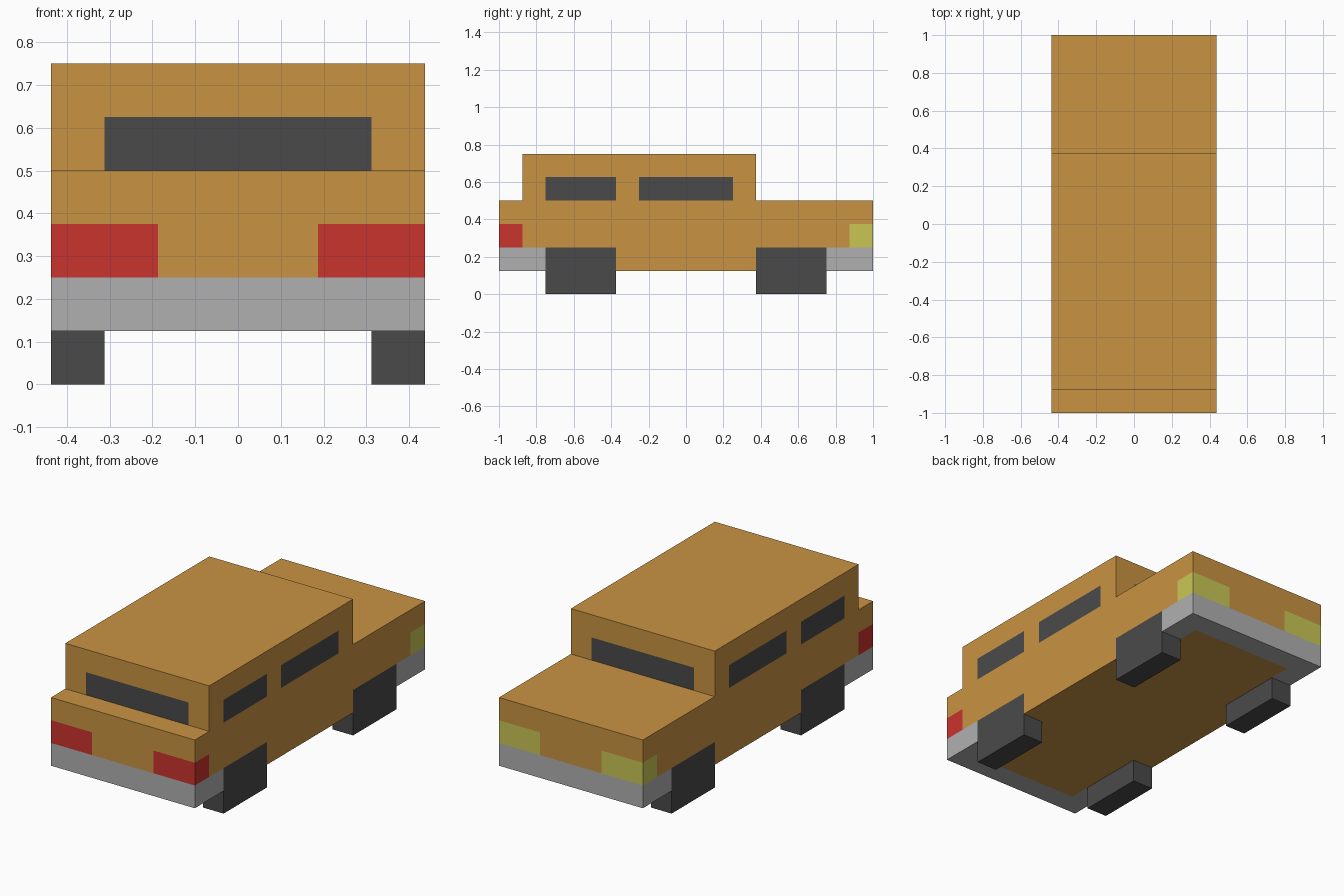
import bpy, bmesh
from mathutils import Vector

if "Cube" in bpy.data.objects:
    bpy.data.objects.remove(bpy.data.objects["Cube"])


def material(name, rgb):
    lin = [((c / 255 + 0.055) / 1.055) ** 2.4 for c in rgb]
    m = bpy.data.materials.new(name)
    m.diffuse_color = (*lin, 1)
    m.use_nodes = True
    m.node_tree.nodes["Principled BSDF"].inputs["Base Color"].default_value = m.diffuse_color
    return m


PAINT = material("orange paint", (201, 148, 66))
DARK = material("dark rubber and glass", (74, 74, 74))
GREY = material("grey bumper", (176, 176, 176))
RED = material("red tail light", (202, 51, 45))
YELLOW = material("yellow headlight", (202, 198, 85))

W = 0.4375  # half width of the car


def finish(name, bm, *mats):
    bmesh.ops.recalc_face_normals(bm, faces=bm.faces)
    mesh = bpy.data.meshes.new(name)
    bm.to_mesh(mesh)
    bm.free()
    for m in mats:
        mesh.materials.append(m)
    ob = bpy.data.objects.new(name, mesh)
    bpy.context.collection.objects.link(ob)
    return ob


def box(lo, hi):
    bm = bmesh.new()
    bmesh.ops.create_cube(bm, size=1)
    for v in bm.verts:
        v.co = Vector([l + (c + 0.5) * (h - l) for c, l, h in zip(v.co, lo, hi)])
    bm.normal_update()
    return bm


def cut(bm, cuts):
    """Slice the mesh at the given positions along x, y and z."""
    for axis, positions in enumerate(cuts):
        for p in positions:
            co, no = Vector(), Vector()
            co[axis], no[axis] = p, 1
            bmesh.ops.bisect_plane(bm, geom=bm.verts[:] + bm.edges[:] + bm.faces[:],
                                   plane_co=co, plane_no=no)
    bm.normal_update()


def remove_faces(bm, rule):
    gone = [f for f in bm.faces if rule(f.calc_center_median())]
    bmesh.ops.delete(bm, geom=gone, context='FACES')


# Lower body, opened where the wheels, bumpers, lights and cabin sit
def filled_by_part(c):
    x, y = abs(c.x), abs(c.y)
    wheel = x > 0.3125 and 0.375 < y < 0.75 and c.z < 0.25
    bumper = c.z < 0.25 and (y > 0.875 or (x > 0.3125 and y > 0.75))
    light = x > 0.1875 and y > 0.875 and 0.25 < c.z < 0.375
    cabin = c.z > 0.49 and -0.875 < c.y < 0.375
    return wheel or bumper or light or cabin


bm = box((-W, -1, 0.125), (W, 1, 0.5))
cut(bm, ((-0.3125, -0.1875, 0.1875, 0.3125),
         (-0.875, -0.75, -0.375, 0.375, 0.75, 0.875),
         (0.25, 0.375)))
remove_faces(bm, filled_by_part)
finish("body", bm, PAINT)

# Cabin with windows cut into all four sides
bm = box((-W, -0.875, 0.5), (W, 0.375, 0.75))
cut(bm, ((-0.3125, 0.3125), (-0.75, -0.375, -0.25, 0.25), (0.625,)))
remove_faces(bm, lambda c: c.z < 0.501)
for f in bm.faces:
    c = f.calc_center_median()
    if c.z < 0.625:
        side = abs(f.normal.x) > 0.5 and (-0.75 < c.y < -0.375 or -0.25 < c.y < 0.25)
        end = abs(f.normal.y) > 0.5 and abs(c.x) < 0.3125
        f.material_index = int(side or end)
finish("cabin", bm, PAINT, DARK)

for end, s, lamp, lamp_mat in (("front", -1, "tail_light", RED),
                               ("back", 1, "headlight", YELLOW)):
    # Bumper: U-shaped outline wrapping round the corners
    bm = bmesh.new()
    outline = [(-W, 0.75), (-W, 1), (W, 1), (W, 0.75),
               (0.3125, 0.75), (0.3125, 0.875), (-0.3125, 0.875), (-0.3125, 0.75)]
    face = bm.faces.new([bm.verts.new((x, y * s, 0.125)) for x, y in outline])
    top = bmesh.ops.extrude_face_region(bm, geom=[face])["geom"]
    bmesh.ops.translate(bm, vec=(0, 0, 0.125),
                        verts=[g for g in top if isinstance(g, bmesh.types.BMVert)])
    finish(f"{end}_bumper", bm, GREY)

    for side, t in (("left", -1), ("right", 1)):
        # Wheel and corner light on each side
        xs = sorted((0.3125 * t, W * t))
        ys = sorted((0.375 * s, 0.75 * s))
        finish(f"{end}_{side}_wheel", box((xs[0], ys[0], 0), (xs[1], ys[1], 0.25)), DARK)
        xs = sorted((0.1875 * t, W * t))
        ys = sorted((0.875 * s, 1.0 * s))
        finish(f"{side}_{lamp}", box((xs[0], ys[0], 0.25), (xs[1], ys[1], 0.375)), lamp_mat)
